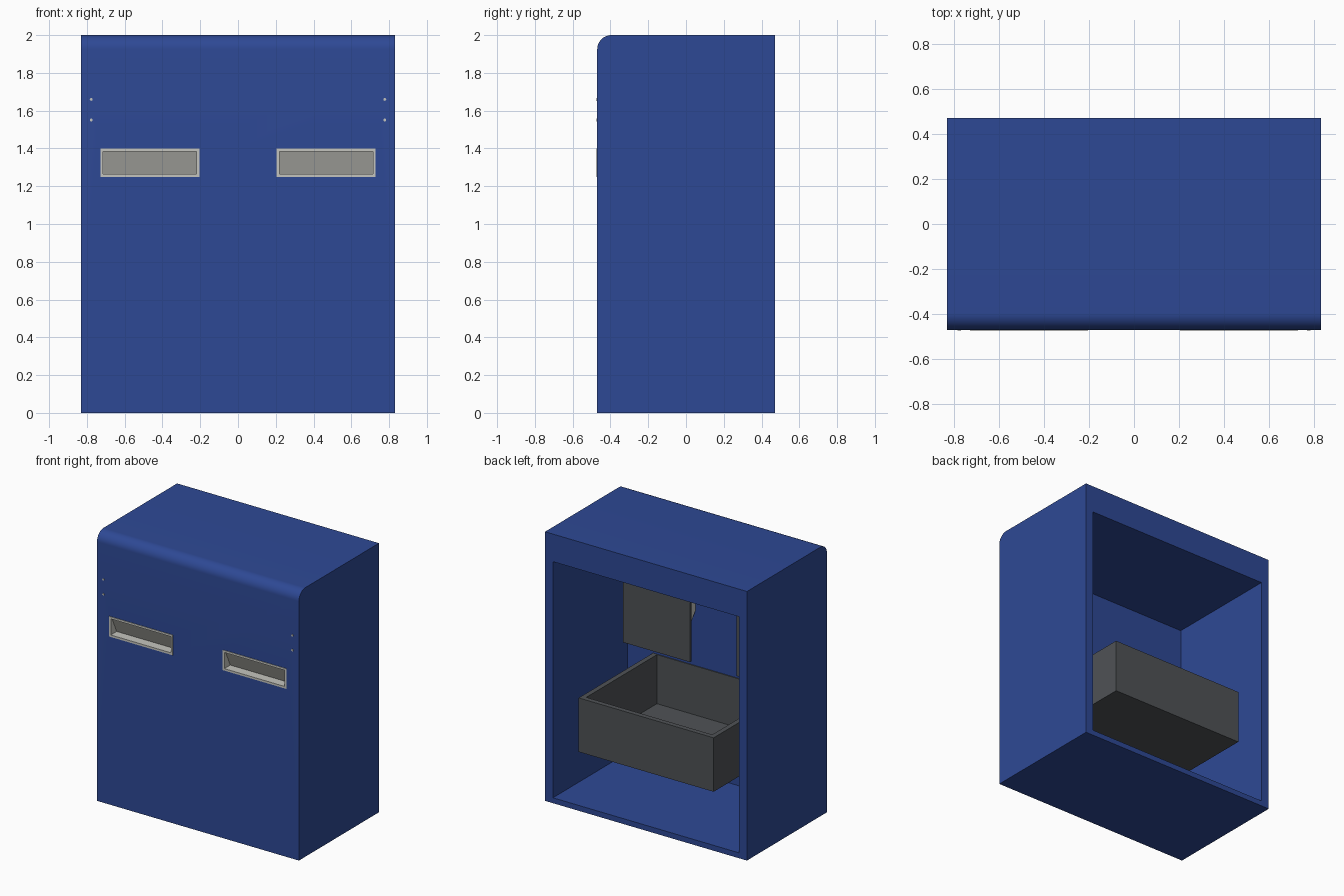
import bpy, bmesh, math
from mathutils import Matrix

if "Cube" in bpy.data.objects:
    bpy.data.objects.remove(bpy.data.objects["Cube"])


def material(name, rgb):
    m = bpy.data.materials.new(name)
    m.diffuse_color = (*rgb, 1)
    m.use_nodes = True
    m.node_tree.nodes["Principled BSDF"].inputs["Base Color"].default_value = m.diffuse_color
    return m


BLUE = material("cabinet blue", (0.027, 0.066, 0.30))
DARK = material("dark grey", (0.078, 0.085, 0.092))
LIGHT = material("light grey", (0.56, 0.56, 0.52))


def finish(name, bm, mat):
    bmesh.ops.recalc_face_normals(bm, faces=bm.faces)
    me = bpy.data.meshes.new(name)
    bm.to_mesh(me)
    bm.free()
    me.materials.append(mat)
    ob = bpy.data.objects.new(name, me)
    bpy.context.collection.objects.link(ob)
    return ob


def add_box(bm, x0, x1, y0, y1, z0, z1):
    mat = Matrix.Translation(((x0 + x1) / 2, (y0 + y1) / 2, (z0 + z1) / 2))
    mat = mat @ Matrix.Diagonal((x1 - x0, y1 - y0, z1 - z0, 1))
    bmesh.ops.create_cube(bm, size=1, matrix=mat)


def boxes(name, mat, *dims):
    bm = bmesh.new()
    for d in dims:
        add_box(bm, *d)
    return finish(name, bm, mat)


def prism(name, mat, x0, x1, profile):
    """Extrude a (y, z) profile along x."""
    bm = bmesh.new()
    face = bm.faces.new([bm.verts.new((x0, y, z)) for y, z in profile])
    ext = bmesh.ops.extrude_face_region(bm, geom=[face])
    verts = [v for v in ext["geom"] if isinstance(v, bmesh.types.BMVert)]
    bmesh.ops.translate(bm, verts=verts, vec=(x1 - x0, 0, 0))
    return finish(name, bm, mat)


W, D, H, R = 0.83, 0.47, 2.0, 0.075   # half width, half depth, height, edge radius
INNER = -0.405                        # inside of the front wall
SX, SW = 0.467, 0.262                 # slot centre and half width
Z0, Z1 = 1.25, 1.40                   # slot bottom and top

# Cabinet shell with a rounded top front edge
arc = [(-D + R - R * math.cos(a), H - R + R * math.sin(a))
       for a in (math.pi / 2 * i / 12 for i in range(13))]
cabinet = prism("cabinet", BLUE, -W, W, [(D, 0), (-D, 0)] + arc + [(D, H)])

# Hollow interior, open at the back, and two slots through the front
cutters = [boxes("cavity_cutter", BLUE, (-0.765, 0.765, INNER, 0.6, 0.04, 1.795))]
for s in (-1, 1):
    cutters.append(boxes("slot_cutter", BLUE, (s * SX - SW + 0.004, s * SX + SW - 0.004,
                                               -0.6, -0.36, Z0 + 0.004, Z1 - 0.004)))
for c in cutters:
    c.hide_render = True
    mod = cabinet.modifiers.new("cut", 'BOOLEAN')
    mod.operation, mod.solver, mod.object = 'DIFFERENCE', 'EXACT', c
bpy.context.view_layer.update()
dg = bpy.context.evaluated_depsgraph_get()
result = bpy.data.meshes.new_from_object(cabinet.evaluated_get(dg))
cabinet.modifiers.clear()
cabinet.data = result
for c in cutters:
    bpy.data.objects.remove(c)
bpy.ops.object.select_all(action='DESELECT')
cabinet.select_set(True)
bpy.context.view_layer.objects.active = cabinet
bpy.ops.object.shade_smooth_by_angle(angle=math.radians(30))

for s, side in ((-1, "left"), (1, "right")):
    a, b = s * SX - SW, s * SX + SW
    t, f, k = 0.015, -0.474, INNER
    # Slot frame
    boxes(side + "_slot_frame", LIGHT,
          (a, b, f, k, Z0, Z0 + t), (a, b, f, k, Z1 - t, Z1),
          (a, a + t, f, k, Z0 + t, Z1 - t), (b - t, b, f, k, Z0 + t, Z1 - t))
    # Flap leaning inwards at its lower edge
    prism(side + "_slot_flap", LIGHT, a + t, b - t,
          [(-0.462, Z1 - t), (k, Z0 + t), (k, Z1 - t)])
    # Chute falling to the rear behind the slot
    prism(side + "_chute", LIGHT, a, b,
          [(k, Z0), (-0.335, 1.155), (-0.335, Z1), (k, Z1)])
    # Rear baffle in two panels
    boxes(side + "_baffle", DARK,
          (a - 0.014, b + 0.014, -0.335, -0.32, 1.153, Z1),
          (a - 0.014, b + 0.014, -0.335, -0.32, 0.90, 1.153))
    # Screws
    bm = bmesh.new()
    for z in (1.55, 1.66):
        m = Matrix.Translation((s * 0.777, -0.467, z)) @ Matrix.Rotation(math.pi / 2, 4, 'X')
        bmesh.ops.create_cone(bm, cap_ends=True, segments=12, radius1=0.008,
                              radius2=0.008, depth=0.014, matrix=m)
    finish(side + "_screws", bm, LIGHT)

# Collecting tray: base plate and four walls
X, T, B, ZB, ZT = 0.555, 0.037, 0.468, 0.437, 0.838
boxes("tray_base", DARK, (-X, X, INNER - 0.03, B, ZB, ZB + T))
boxes("tray_walls", DARK,
      (-X, X, B - T, B, ZB + T, ZT), (-X, X, INNER - 0.03, INNER + 0.007, ZB + T, ZT),
      (-X, -X + T, INNER + 0.007, B - T, ZB + T, ZT),
      (X - T, X, INNER + 0.007, B - T, ZB + T, ZT))
